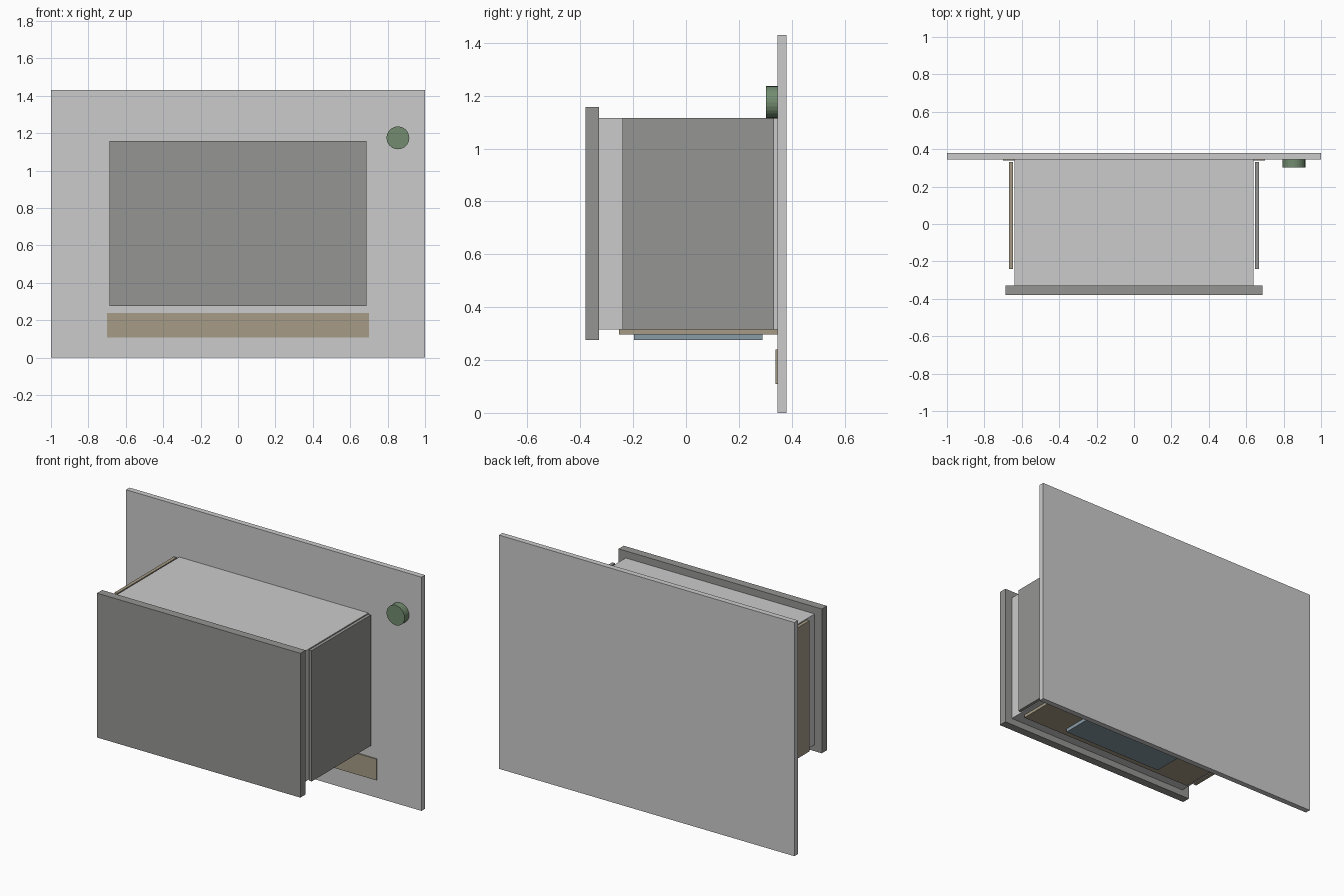
import bpy
import math

if "Cube" in bpy.data.objects:
    bpy.data.objects.remove(bpy.data.objects["Cube"])


def material(name, color):
    m = bpy.data.materials.new(name)
    m.diffuse_color = (*color, 1)
    m.use_nodes = True
    m.node_tree.nodes["Principled BSDF"].inputs["Base Color"].default_value = m.diffuse_color
    return m


tan = material("tan", (0.38, 0.33, 0.24))
blue = material("blue_grey", (0.25, 0.33, 0.38))
green = material("green", (0.17, 0.26, 0.16))
dark = material("mid_grey", (0.3, 0.3, 0.29))


def box(name, x, y, z, mat=None):
    """Box from (min, max) ranges on each axis."""
    bpy.ops.mesh.primitive_cube_add(
        size=1, location=[(a + b) / 2 for a, b in (x, y, z)])
    ob = bpy.context.object
    ob.name = name
    ob.scale = [b - a for a, b in (x, y, z)]
    bpy.ops.object.transform_apply(location=False, rotation=False, scale=True)
    if mat:
        ob.data.materials.append(mat)
    return ob


# Wall plate at the back and the drawer-like body in front of it
box("back_plate", (-1, 1), (0.346, 0.38), (0, 1.43))
box("body", (-0.64, 0.64), (-0.33, 0.346), (0.315, 1.115))
box("front_plate", (-0.688, 0.688), (-0.38, -0.33), (0.275, 1.158), dark)

# Thin panels beside the body, one on each side
for name, side, mat in (("right_panel", 1, dark), ("left_panel", -1, tan)):
    x = sorted((side * 0.647, side * 0.667))
    box(name, x, (-0.24, 0.332), (0.315, 1.115), mat)

# Layers under the body
box("bottom_panel", (-0.61, 0.61), (-0.253, 0.346), (0.297, 0.315), tan)
box("bottom_pad", (-0.342, 0.342), (-0.196, 0.289), (0.276, 0.297), blue)

# Strip on the back plate below the body
box("lower_strip", (-0.7, 0.7), (0.339, 0.346), (0.109, 0.239), tan)

# Round knob on the back plate
bpy.ops.mesh.primitive_cylinder_add(
    vertices=24, radius=0.061, depth=0.044,
    location=(0.855, 0.324, 1.175), rotation=(math.pi / 2, 0, 0))
knob = bpy.context.object
knob.name = "knob"
knob.data.materials.append(green)
